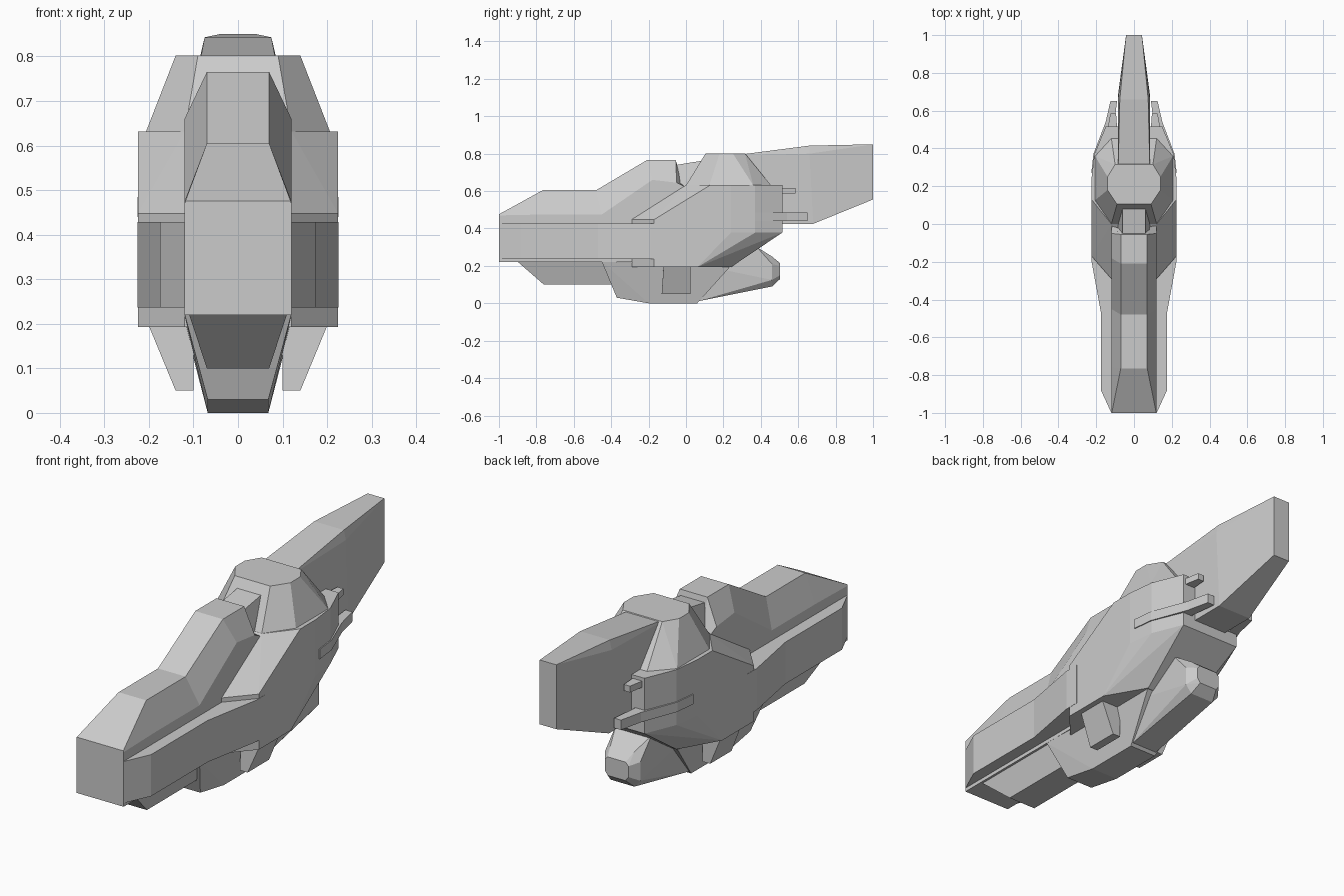
import bpy, bmesh

if "Cube" in bpy.data.objects:
    bpy.data.objects.remove(bpy.data.objects["Cube"])


def finish(name, bm):
    bmesh.ops.recalc_face_normals(bm, faces=bm.faces)
    me = bpy.data.meshes.new(name)
    bm.to_mesh(me)
    bm.free()
    ob = bpy.data.objects.new(name, me)
    bpy.context.collection.objects.link(ob)
    return ob


def hull(name, pts, sides=((1, -1),)):
    """Convex solid from half points; each entry of sides is one solid (signs of x)."""
    for i, signs in enumerate(sides):
        bm = bmesh.new()
        for s in signs:
            for x, y, z in pts:
                bm.verts.new((s * x, y, z))
        r = bmesh.ops.convex_hull(bm, input=bm.verts)
        junk = [v for v in bm.verts if not v.link_faces]
        bmesh.ops.delete(bm, geom=junk, context='VERTS')
        bmesh.ops.dissolve_limit(bm, angle_limit=0.02, verts=bm.verts, edges=bm.edges)
        finish(name if len(sides) == 1 else f"{name}_{'right' if i == 0 else 'left'}", bm)


PAIR = ((1,), (-1,))


def plan_plate(name, plan, z0, z1):
    """Mirrored pair of plates extruded upward from an (x, y) outline."""
    for s, side in ((1, "right"), (-1, "left")):
        bm = bmesh.new()
        f = bm.faces.new([bm.verts.new((s * x, y, z0)) for x, y in plan])
        r = bmesh.ops.extrude_face_region(bm, geom=[f])
        for v in r["geom"]:
            if isinstance(v, bmesh.types.BMVert):
                v.co.z = z1
        finish(f"{name}_{side}", bm)


def loft(name, rings):
    bm = bmesh.new()
    loops = [[bm.verts.new(p) for p in ring] for ring in rings]
    n = len(loops[0])
    for a, b in zip(loops, loops[1:]):
        for i in range(n):
            j = (i + 1) % n
            bm.faces.new((a[i], a[j], b[j], b[i]))
    bm.faces.new(loops[0])
    bm.faces.new(loops[-1])
    finish(name, bm)


# Nose hull: stations of shoulder (y, z), top (y, z) and top half width
stations = [(-1, .47, -1, .476, .118), (-.76, .475, -.765, .605, .07),
            (-.45, .475, -.48, .605, .07), (-.18, .66, -.21, .765, .07),
            (-.05, .645, -.055, .765, .07), (-.01, .625, -.025, .64, .07)]
rings = []
for ys, zs, yt, zt, xt in stations:
    half = [(.12, ys, .22), (.12, ys, zs), (xt, yt, zt)]
    rings.append(half + [(-x, y, z) for x, y, z in reversed(half)])
loft("nose_hull", rings)

# Side rails, flaring where they meet the main body
plan_plate("side_rail", [(.1, -1), (.12, -1), (.175, -.88), (.175, -.47),
                         (.226, -.19), (.226, -.12), (.1, -.12)], .237, .428)

# Main body with wedge front and undercut tail
hull("main_body", [(.12, 0, .632), (.225, .13, .632), (.225, .24, .632), (.21, .37, .632),
                   (.15, .515, .632), (.12, -.29, .448), (.225, -.17, .448),
                   (.12, -.29, .193), (.225, -.17, .193), (.225, .06, .193),
                   (.12, .24, .193), (.225, .24, .378), (.21, .37, .378), (.15, .515, .378)])

# Keel pieces under the nose and the middle
hull("nose_keel", [(.11, -.9, .222), (.07, -.76, .1), (.07, -.38, .1), (.11, -.38, .222)])
hull("belly", [(.12, -.45, .222), (.068, -.37, .03), (.068, -.2, 0), (.068, .06, 0),
               (.12, .24, .2)])

# Small slanted fins below the body
hull("belly_fin", [(.1, -.12, .2), (.2, -.12, .195), (.1, -.13, .05), (.14, -.13, .05),
                   (.1, .025, .2), (.2, .025, .195), (.1, .025, .05), (.14, .025, .05)], PAIR)

# Rear engine pod and its nozzle
hull("engine_pod", [(.065, .06, .01), (.09, .1, .2), (.06, .25, .09), (.06, .46, .09),
                    (.09, .46, .125), (.09, .46, .21), (.06, .46, .25),
                    (.09, .38, .3), (.09, .2, .3)])
hull("engine_nozzle", [(.06, .46, .09), (.09, .46, .125), (.09, .46, .21), (.06, .46, .25),
                       (.045, .503, .13), (.06, .503, .15), (.06, .503, .2), (.045, .503, .215)])

# Cabin turret and the neck that joins it to the nose
hull("turret", [(.12, 0, .63), (.207, .125, .63), (.207, .36, .63), (.12, .455, .63),
                (.09, .105, .802), (.14, .18, .802), (.14, .25, .802), (.1, .315, .802)])
hull("turret_neck", [(.06, -.05, .74), (.06, .12, .768), (.085, -.04, .62), (.085, .12, .62)])

# Tall tail fin
hull("tail_fin", [(.085, .25, .79), (.075, .66, .843), (.085, .66, .8), (.042, 1, .85),
                  (.042, 1, .555), (.085, .68, .425), (.085, .25, .425)])

# Side blades and short upper struts at the rear
plan_plate("rear_blade", [(.08, .27), (.226, .27), (.215, .37), (.15, .54), (.125, .65),
                          (.09, .65), (.105, .52), (.08, .5)], .44, .485)
plan_plate("upper_strut", [(.085, .45), (.15, .45), (.125, .585), (.095, .585)], .587, .616)
